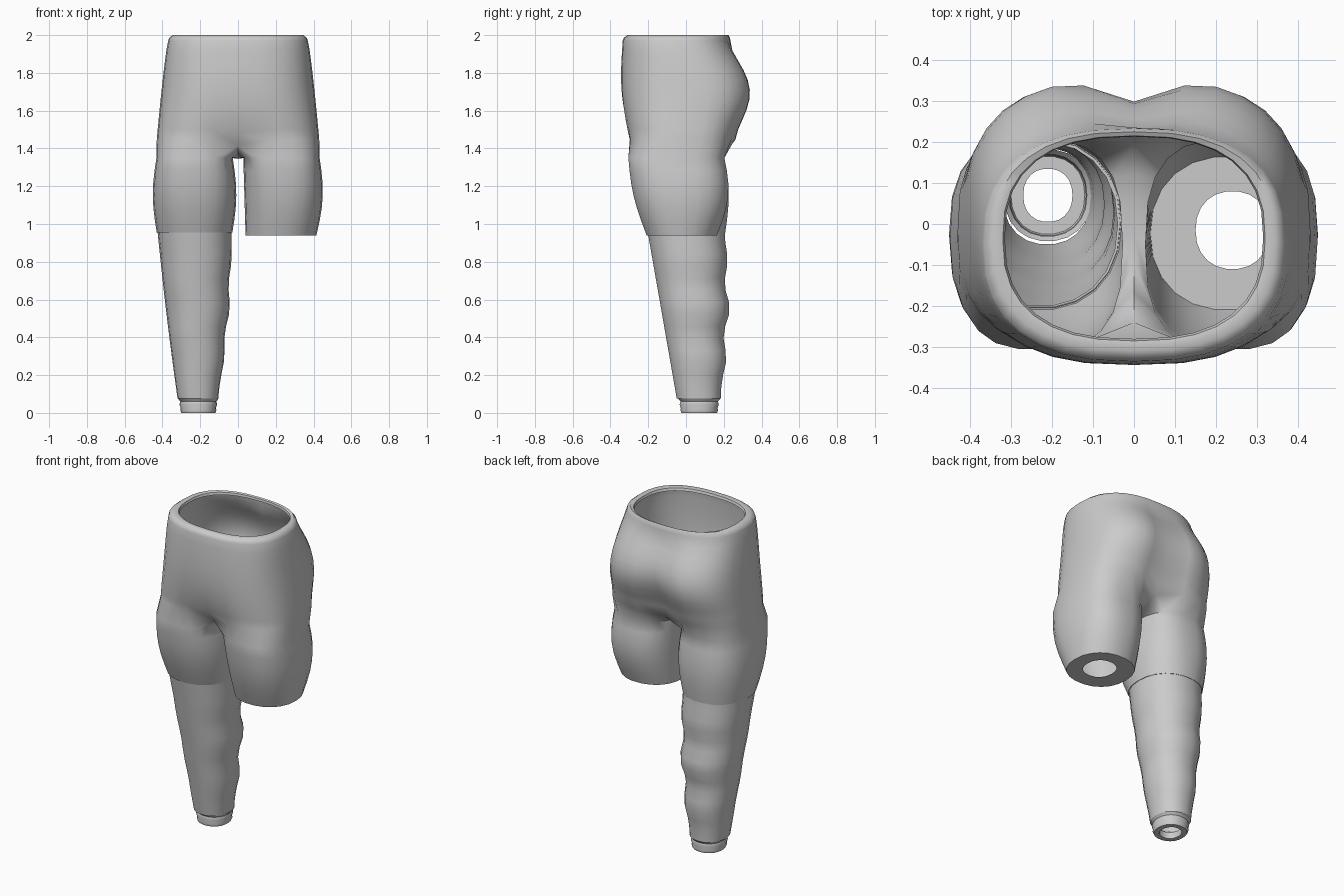
import bpy, bmesh, math
from math import sin, cos, pi, exp

if "Cube" in bpy.data.objects:
    bpy.data.objects.remove(bpy.data.objects["Cube"])

GREY = (0.6, 0.6, 0.6, 1)
mat = bpy.data.materials.new("plain grey")
mat.use_nodes = True
mat.diffuse_color = GREY
mat.node_tree.nodes["Principled BSDF"].inputs["Base Color"].default_value = GREY

HIP_POINTS = 32
SEAM_POINTS = 5
LEG_POINTS = HIP_POINTS // 2 + 1 + SEAM_POINTS


def lerp(a, b, t):
    return a + (b - a) * t


def power(value, exponent):
    return math.copysign(abs(value) ** (2 / exponent), value)


def hip_ring(bm, z, width, front, back, cleft=0, groin=0, squareness=2.5):
    """Squarish hip section, starting at the front centre."""
    ring = []
    middle, depth = (front + back) / 2, (back - front) / 2
    for i in range(HIP_POINTS):
        angle = 2 * pi * i / HIP_POINTS
        x = width * power(sin(angle), squareness)
        y = middle - depth * power(cos(angle), squareness)
        near_centre = exp(-(x / 0.1) ** 2)
        y += near_centre * (groin if y < middle else -cleft)
        ring.append(bm.verts.new((x, y, z - groin * near_centre / 2)))
    return ring


def leg_ring(bm, side, z, section, squareness=2.2):
    """Leg section, starting at the inner front and running round the outside."""
    inner, outer, front, back = section
    ring = []
    for i in range(LEG_POINTS):
        angle = 2 * pi * (i + (SEAM_POINTS + 1) / 2) / LEG_POINTS
        x = lerp(inner, outer, (1 - power(cos(angle), squareness)) / 2)
        y = lerp(front, back, (1 - power(sin(angle), squareness)) / 2)
        ring.append(bm.verts.new((side * x, y, z)))
    return ring


def limb(bm, side, top, bottom, start, end, bulge, ripple, steps, squareness):
    """Tapering run of leg sections with a muscle bulge and ripples."""
    rings = []
    for k in range(steps + 1):
        t = k / steps
        swell = sin(pi * t)
        wave = -cos(6.4 * pi * t) * swell
        section = [lerp(a, b, t) + c * swell + d * wave
                   for a, b, c, d in zip(start, end, bulge, ripple)]
        rings.append(leg_ring(bm, side, lerp(top, bottom, t), section,
                              lerp(squareness, 2.2, t)))
    return rings


def bridge(bm, rings):
    for upper, lower in zip(rings, rings[1:]):
        for i in range(len(upper)):
            j = (i + 1) % len(upper)
            bm.faces.new((upper[i], upper[j], lower[j], lower[i]))


def finish(bm, name):
    bmesh.ops.recalc_face_normals(bm, faces=bm.faces)
    mesh = bpy.data.meshes.new(name)
    bm.to_mesh(mesh)
    bm.free()
    mesh.materials.append(mat)
    part = bpy.data.objects.new(name, mesh)
    bpy.context.collection.objects.link(part)
    bpy.ops.object.select_all(action='DESELECT')
    part.select_set(True)
    bpy.context.view_layer.objects.active = part
    bpy.ops.object.shade_smooth_by_angle(angle=math.radians(55))


# Waistband lip, turned inwards
bm = bmesh.new()
hips = []
for z, inset in ((1.98, 0.055), (1.995, 0.05), (2, 0.025), (1.985, 0.005)):
    hips.append(hip_ring(bm, z, 0.37 - inset, inset - 0.335, 0.235 - inset * 0.4))

# Hips and seat, from waist to groin
HIP_STEPS = 10
for k in range(HIP_STEPS + 1):
    t = k / HIP_STEPS
    swell = max(sin(pi * t), 0)
    hips.append(hip_ring(
        bm, lerp(1.97, 1.45, t),
        width=lerp(0.37, 0.43, t ** 0.8),
        front=lerp(-0.335, -0.31, t) - 0.02 * swell,
        back=lerp(0.235, 0.275, t) + 0.1 * swell ** 1.4,
        cleft=0.08 * math.sqrt(t),
        groin=0.07 * t ** 6,
        squareness=lerp(2.5, 3, t)))
bridge(bm, hips)

# Crotch seam, shared by both thighs, from back to front
groin_ring = hips[-1]
front, back = groin_ring[0].co, groin_ring[HIP_POINTS // 2].co
seam = []
for k in range(SEAM_POINTS):
    t = (k + 1) / (SEAM_POINTS + 1)
    point = back.lerp(front, t)
    seam.append(bm.verts.new((0, point.y, point.z - 0.07 * sin(pi * t))))

# Thighs: the left is cut short, the right hem turns in on the lower leg
thigh_top = (0.028, 0.432, -0.307, 0.205)
straight = (0, 0, 0, 0)
left = limb(bm, 1, 1.35, 0.94, thigh_top, (0.04, 0.415, -0.21, 0.165),
            (0, 0.025, -0.02, 0.04), straight, 6, 2.8)
left.append(leg_ring(bm, 1, 0.94, (0.15, 0.33, -0.11, 0.08)))
right = limb(bm, -1, 1.35, 0.955, thigh_top, (0.03, 0.43, -0.21, 0.21),
             (-0.02, 0.02, -0.02, 0.02), straight, 6, 2.8)
right.append(leg_ring(bm, -1, 0.955, (0.04, 0.42, -0.2, 0.2)))
for side, rings in ((1, left), (-1, right)):
    half = [groin_ring[side * i % HIP_POINTS] for i in range(HIP_POINTS // 2 + 1)]
    bridge(bm, [half + seam] + rings)
finish(bm, "hips_and_thighs")

# Right lower leg with rippled calf
bm = bmesh.new()
bridge(bm, limb(bm, -1, 0.97, 0.075,
                (0.033, 0.427, -0.207, 0.207), (0.105, 0.32, -0.05, 0.185),
                (-0.015, 0.005, 0, 0.022), (-0.008, 0, 0, 0.015), 14, 2.2))
finish(bm, "lower_leg")

# Ankle cuff: shallow stepped bands with a turned-in open end
bm = bmesh.new()
cuff = []
for z, grow in ((0.075, 0.017), (0.06, 0.005), (0.045, 0.01), (0.025, 0.003),
                (0.015, 0.006), (0, 0), (0, -0.03), (0.04, -0.03)):
    cuff.append(leg_ring(bm, -1, z, (0.12 - grow, 0.3 + grow, -0.025 - grow, 0.165 + grow)))
bridge(bm, cuff)
finish(bm, "ankle_cuff")
